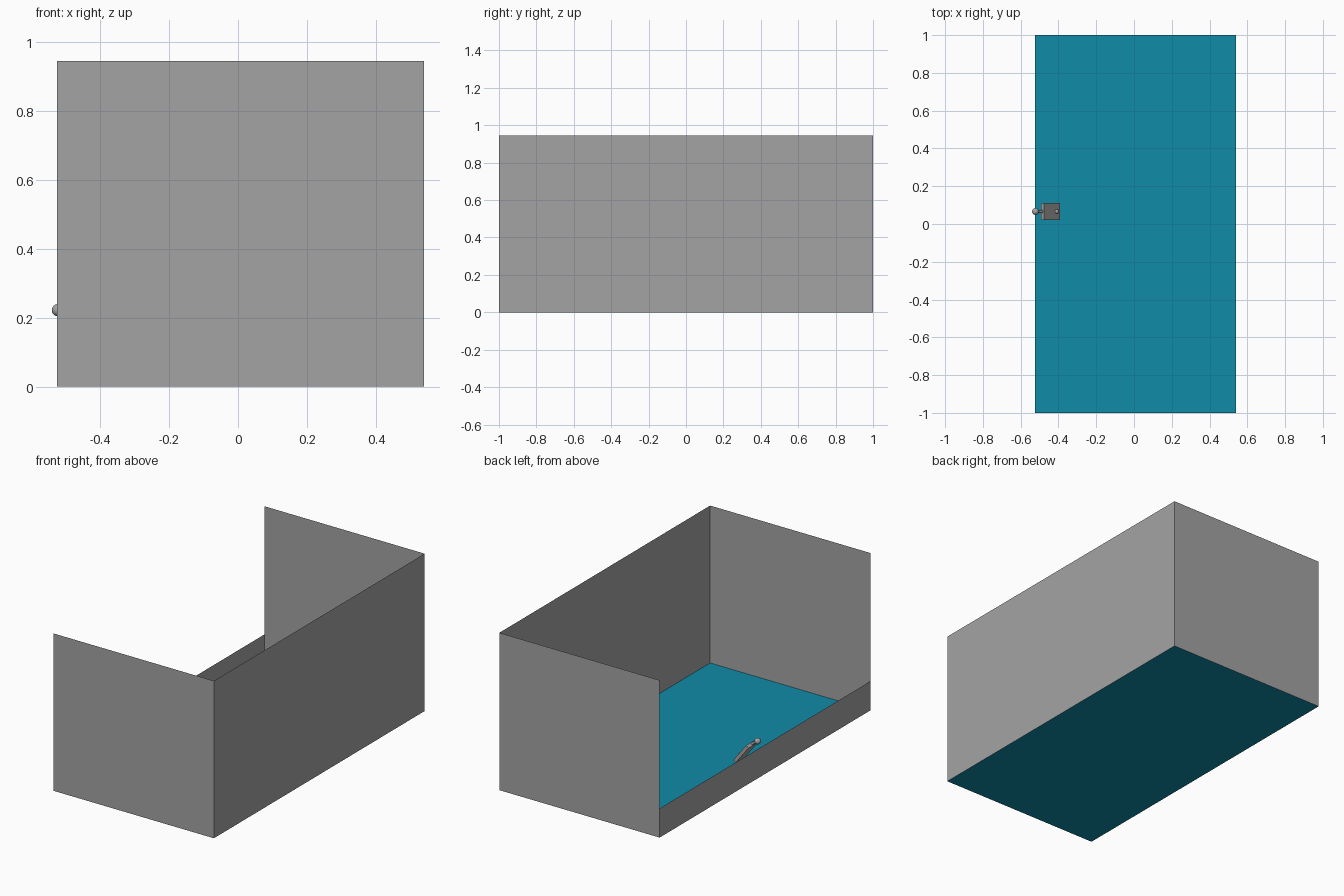
import bpy
import math
from mathutils import Vector

cube = bpy.data.objects.get("Cube")
if cube:
    bpy.data.objects.remove(cube, do_unlink=True)


def make_material(name, rgb):
    mat = bpy.data.materials.new(name)
    mat.use_nodes = True
    mat.diffuse_color = (*rgb, 1)
    mat.node_tree.nodes["Principled BSDF"].inputs["Base Color"].default_value = (*rgb, 1)
    return mat


gray = make_material("plain_gray", (0.37, 0.37, 0.37))
teal = make_material("water_teal", (0.005, 0.26, 0.385))

LEFT, RIGHT, END = 0.54, -0.525, 1.0
TALL, LOW = 0.945, 0.175


def sheet(name, corners, mat):
    """Single thin panel through the given corners."""
    mesh = bpy.data.meshes.new(name)
    mesh.from_pydata(corners, [], [range(len(corners))])
    mesh.materials.append(mat)
    obj = bpy.data.objects.new(name, mesh)
    bpy.context.collection.objects.link(obj)
    return obj


def wall(name, start, end, height):
    (x0, y0), (x1, y1) = start, end
    sheet(name, [(x0, y0, 0), (x1, y1, 0), (x1, y1, height), (x0, y0, height)], gray)


def finish(name, mat):
    obj = bpy.context.object
    obj.name = name
    obj.data.materials.append(mat)
    return obj


def ball(name, center, radius):
    bpy.ops.mesh.primitive_uv_sphere_add(segments=24, ring_count=12, radius=radius, location=center)
    finish(name, gray)
    bpy.ops.object.shade_smooth_by_angle()


def rod(name, start, end, radius):
    start, end = Vector(start), Vector(end)
    axis = end - start
    bpy.ops.mesh.primitive_cylinder_add(vertices=16, radius=radius, depth=axis.length,
                                        location=(start + end) / 2,
                                        rotation=axis.to_track_quat("Z", "Y").to_euler())
    finish(name, gray)
    bpy.ops.object.shade_smooth_by_angle()


# Floor and the four walls, one of them low
sheet("floor", [(RIGHT, -END, 0), (LEFT, -END, 0), (LEFT, END, 0), (RIGHT, END, 0)], teal)
wall("front_wall", (RIGHT, -END), (LEFT, -END), TALL)
wall("left_wall", (LEFT, -END), (LEFT, END), TALL)
wall("back_wall", (LEFT, END), (RIGHT, END), TALL)
wall("low_right_wall", (RIGHT, END), (RIGHT, -END), LOW)

# Sloping fitting just inside the low wall
MID = 0.066
top, bottom = Vector((-0.485, MID, 0.195)), Vector((-0.4, MID, 0.085))
slope = bottom - top
bpy.ops.mesh.primitive_cube_add(size=1, location=(top + bottom) / 2,
                                rotation=(0, math.atan2(-slope.z, slope.x), 0))
plate = finish("sloping_plate", gray)
plate.scale = (slope.length, 0.09, 0.02)

# Knobs on short stems
upper, lower = (-0.522, MID, 0.222), (-0.41, MID, 0.115)
ball("upper_knob", upper, 0.018)
rod("upper_stem", upper, top, 0.007)
ball("lower_knob", lower, 0.012)
rod("lower_stem", lower, (-0.42, MID, 0.105), 0.006)
